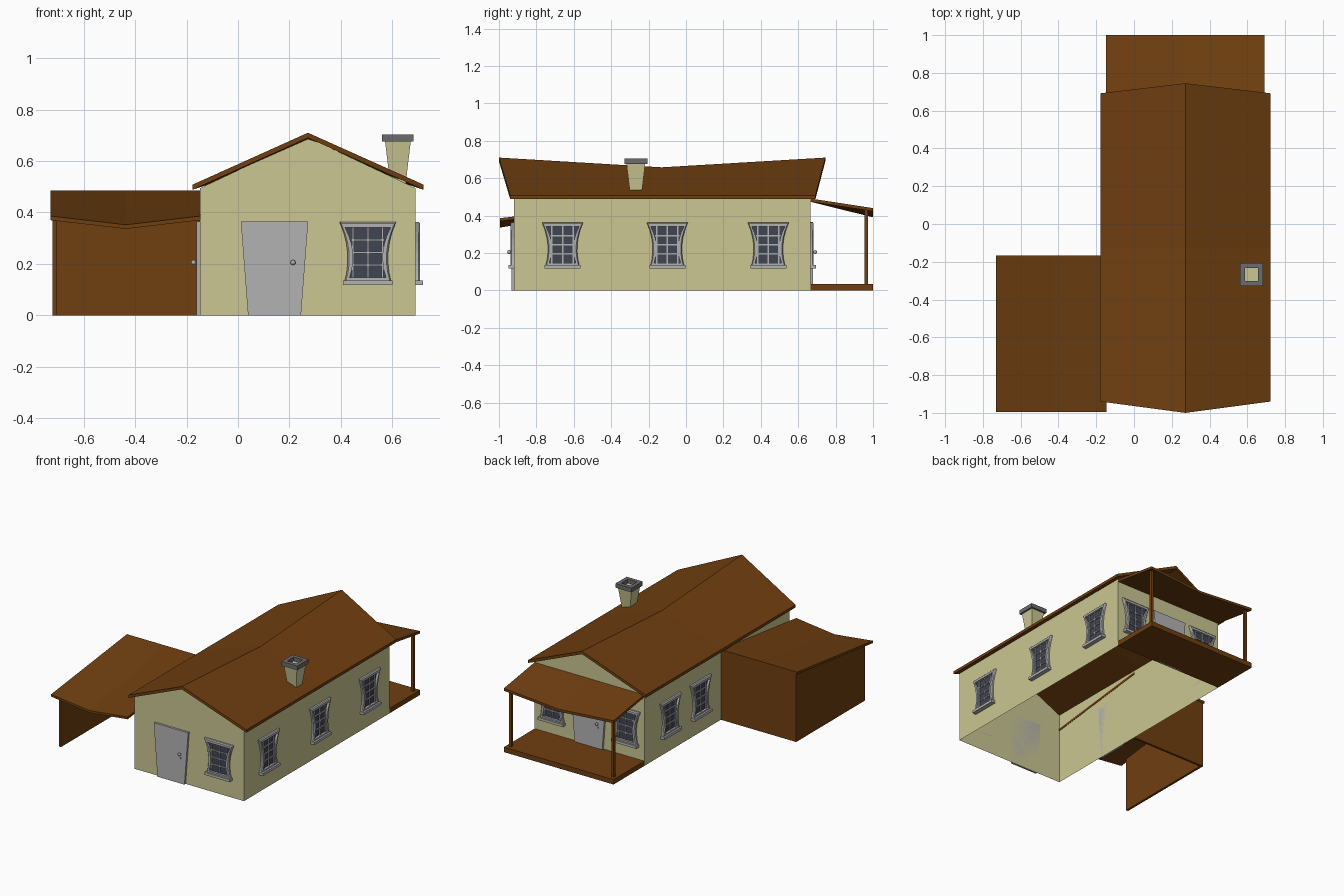
import bpy, bmesh, math
from mathutils import Matrix, Vector

if "Cube" in bpy.data.objects:
    bpy.data.objects.remove(bpy.data.objects["Cube"])


def material(name, rgb):
    m = bpy.data.materials.new(name)
    m.diffuse_color = (*rgb, 1)
    m.use_nodes = True
    m.node_tree.nodes["Principled BSDF"].inputs["Base Color"].default_value = m.diffuse_color
    return m


CREAM = material("cream_wall", (0.60, 0.57, 0.29))
BROWN = material("brown_wood", (0.16, 0.049, 0.005))
GREY = material("light_grey_trim", (0.45, 0.45, 0.45))
GLASS = material("dark_glass", (0.05, 0.06, 0.085))
STONE = material("dark_grey_stone", (0.15, 0.15, 0.155))


def finish(bm, name, mats, recalc=True):
    if recalc:
        bmesh.ops.recalc_face_normals(bm, faces=bm.faces[:])
    me = bpy.data.meshes.new(name)
    bm.to_mesh(me)
    bm.free()
    for m in mats:
        me.materials.append(m)
    return me


def add(name, me, matrix=None):
    ob = bpy.data.objects.new(name, me)
    bpy.context.collection.objects.link(ob)
    if matrix:
        ob.matrix_world = matrix
    return ob


def loft(bm, a, b, caps=True, mat=0):
    """Join two equal loops of points with side faces and optional caps."""
    va, vb = [bm.verts.new(p) for p in a], [bm.verts.new(p) for p in b]
    n = len(a)
    faces = [bm.faces.new((va[i], va[(i + 1) % n], vb[(i + 1) % n], vb[i])) for i in range(n)]
    if caps:
        faces += [bm.faces.new(va[::-1]), bm.faces.new(vb)]
    for f in faces:
        f.material_index = mat


def rect(x0, x1, y0, y1, z):
    return [(x0, y0, z), (x1, y0, z), (x1, y1, z), (x0, y1, z)]


def box_into(bm, x0, x1, y0, y1, z0, z1, mat=0):
    loft(bm, rect(x0, x1, y0, y1, z0), rect(x0, x1, y0, y1, z1), mat=mat)


def box(name, mat, *dims):
    bm = bmesh.new()
    box_into(bm, *dims)
    return add(name, finish(bm, name, [mat]))


def roof(name, rows, thick):
    """Roof sheet from rows of top points, thickened straight down."""
    bm = bmesh.new()
    grid = [[bm.verts.new(p) for p in row] for row in rows]
    for r0, r1 in zip(grid, grid[1:]):
        for i in range(len(r0) - 1):
            bm.faces.new((r0[i], r0[i + 1], r1[i + 1], r1[i]))
    ext = bmesh.ops.extrude_face_region(bm, geom=bm.faces[:], use_keep_orig=True)
    for v in ext["geom"]:
        if isinstance(v, bmesh.types.BMVert):
            v.co.z -= thick
    return add(name, finish(bm, name, [BROWN]))


# House walls: open shell with gable ends
X0, X1, XM, Y0, Y1, EAVE, PEAK = -0.147, 0.69, 0.272, -0.92, 0.665, 0.495, 0.692
profile = [(X0, 0), (X1, 0), (X1, EAVE), (XM, PEAK), (X0, EAVE)]
bm = bmesh.new()
f = [bm.verts.new((x, Y0, z)) for x, z in profile]
b = [bm.verts.new((x, Y1, z)) for x, z in profile]
bm.faces.new(f)
bm.faces.new(b[::-1])
bm.faces.new((f[1], b[1], b[2], f[2]))
bm.faces.new((f[0], f[4], b[4], b[0]))
add("house_walls", finish(bm, "house_walls", [CREAM], recalc=False))

# Main roof with a sagging ridge
roof("main_roof", [[(-0.177, ye, 0.508), (XM, yr, zr), (0.722, ye, 0.508)]
                   for ye, yr, zr in ((-0.94, -1.0, 0.71), (-0.13, -0.13, 0.658), (0.692, 0.745, 0.71))], 0.02)

# Carport: drooping roof, side wall and back wall
roof("carport_roof", [[(-0.73, -0.995, 0.386), (-0.437, -0.995, 0.352), (-0.145, -0.995, 0.386)],
                      [(-0.73, -0.168, 0.485), (-0.437, -0.168, 0.485), (-0.145, -0.168, 0.485)]], 0.016)
bm = bmesh.new()
side = [(Y0, 0), (-0.17, 0), (-0.17, 0.475), (Y0, 0.383)]
loft(bm, [(-0.722, y, z) for y, z in side], [(-0.706, y, z) for y, z in side])
add("carport_side_wall", finish(bm, "carport_side_wall", [BROWN]))
box("carport_back_wall", BROWN, -0.722, X0, -0.186, -0.17, 0, 0.474)

# Porch: floor, posts and drooping roof
box("porch_floor", BROWN, X0, X1, Y1, 1.0, 0, 0.034)
for n, x in (("left", -0.12), ("right", 0.662)):
    box(f"porch_post_{n}", BROWN, x - 0.009, x + 0.009, 0.954, 0.972, 0.034, 0.43)
roof("porch_roof", [[(X0, 0.66, 0.492), (XM, 0.66, 0.492), (X1, 0.66, 0.492)],
                    [(X0, 1.0, 0.44), (XM, 1.0, 0.408), (X1, 1.0, 0.44)]], 0.017)

# Chimney: tapered stack and hollow cap
CX, CY = 0.622, -0.268


def square(r, z):
    return rect(CX - r, CX + r, CY - r, CY + r, z)


bm = bmesh.new()
loft(bm, square(0.03, 0.51), square(0.05, 0.677))
add("chimney_stack", finish(bm, "chimney_stack", [CREAM]))
bm = bmesh.new()
loops = [[bm.verts.new(p) for p in square(r, z)]
         for r, z in ((0.035, 0.675), (0.061, 0.675), (0.061, 0.704), (0.035, 0.704))]
for k in range(4):
    a, c = loops[k], loops[(k + 1) % 4]
    for i in range(4):
        j = (i + 1) % 4
        bm.faces.new((a[i], a[j], c[j], c[i]))
add("chimney_cap", finish(bm, "chimney_cap", [STONE]))

# Window: pinched frame, glass, bars and sill (outward is local -y)
WZ0, WZ1, STEPS = 0.125, 0.363, 6


def outline(inset, y):
    left, right = [], []
    for k in range(STEPS + 1):
        t = k / STEPS
        w = 0.092 - 0.0703 * t + 0.0883 * t * t - inset
        z = WZ0 + inset + (WZ1 - WZ0 - 2 * inset) * t
        right.append((w, y, z))
        left.append((-w, y, z))
    return right + left[::-1]


bm = bmesh.new()
rings = [[bm.verts.new(p) for p in outline(i, y)]
         for i, y in ((0, 0), (0, -0.012), (0.006, -0.018), (0.021, -0.018), (0.021, -0.003))]
for a, c in zip(rings, rings[1:]):
    n = len(a)
    for i in range(n):
        j = (i + 1) % n
        bm.faces.new((a[i], a[j], c[j], c[i]))
glass = bm.faces.new(rings[-1])
glass.material_index = 1
for x in (-0.057, 0, 0.057):
    box_into(bm, x - 0.004, x + 0.004, -0.010, -0.003, WZ0 + 0.015, WZ1 - 0.015)
for k in (1, 2, 3):
    z = WZ0 + 0.021 + k * (WZ1 - WZ0 - 0.042) / 4
    box_into(bm, -0.065, 0.065, -0.010, -0.003, z - 0.004, z + 0.004)
box_into(bm, -0.096, 0.096, -0.03, 0, 0.118, 0.136)
window = finish(bm, "window", [GREY, GLASS])

# Door: tapered slab with knob and lock
bm = bmesh.new()
slab = [(-0.103, 0), (0.103, 0), (0.131, 0.365), (-0.131, 0.365)]
loft(bm, [(x, 0, z) for x, z in slab], [(x, -0.014, z) for x, z in slab])
door = finish(bm, "door", [GREY])
bm = bmesh.new()
bmesh.ops.create_uvsphere(bm, u_segments=12, v_segments=8, radius=0.01,
                          matrix=Matrix.Translation((0.072, -0.026, 0.205)))
box_into(bm, 0.069, 0.075, -0.022, -0.01, 0.202, 0.208)
box_into(bm, 0.068, 0.076, -0.017, -0.01, 0.172, 0.182)
knob = finish(bm, "door_knob", [GREY])

# Fit doors and windows to each wall
WALLS = {"front": (0, lambda u: (u, Y0, 0)), "right": (90, lambda u: (X1, u, 0)),
         "back": (180, lambda u: (u, Y1, 0)), "left": (-90, lambda u: (X0, u, 0))}
OPENINGS = {"front": ([0.505], 0.142), "right": ([-0.66, -0.1, 0.44], None),
            "back": ([0.55, -0.01], 0.27), "left": ([0.39, 0.06], -0.40)}
for wall, (windows, door_at) in OPENINGS.items():
    angle, spot = WALLS[wall]
    turn = Matrix.Rotation(math.radians(angle), 4, 'Z')
    for i, u in enumerate(windows):
        add(f"{wall}_window_{i + 1}", window, Matrix.Translation(spot(u)) @ turn)
    if door_at is not None:
        place = Matrix.Translation(spot(door_at)) @ turn
        add(f"{wall}_door", door, place)
        add(f"{wall}_door_knob", knob, place)
